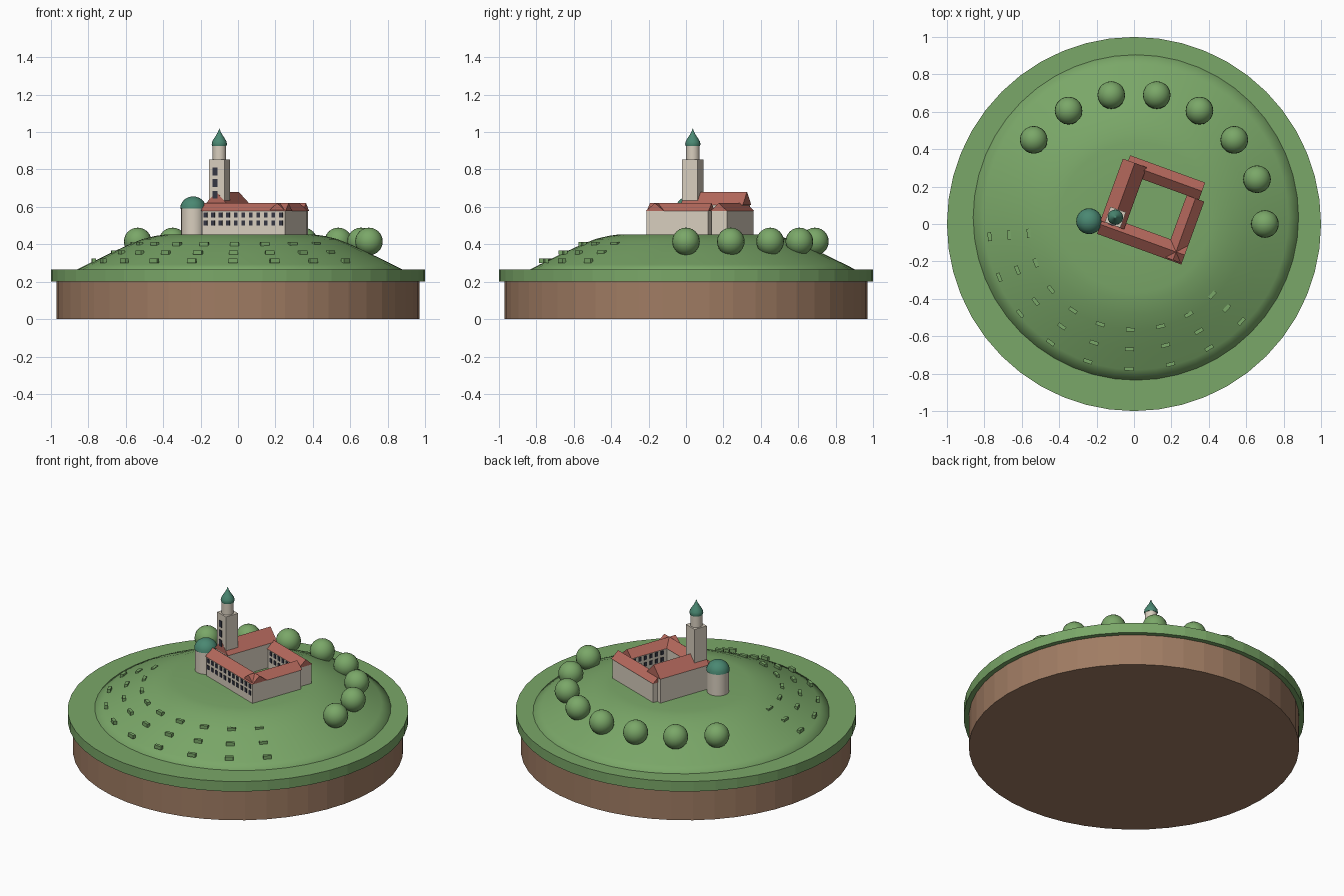
import bpy, bmesh, math
from mathutils import Matrix, Vector

if "Cube" in bpy.data.objects:
    bpy.data.objects.remove(bpy.data.objects["Cube"], do_unlink=True)


def material(name, rgb):
    lin = [((c / 255 + 0.055) / 1.055) ** 2.4 for c in rgb] + [1]
    m = bpy.data.materials.new(name)
    m.use_nodes = True
    m.diffuse_color = lin
    m.node_tree.nodes["Principled BSDF"].inputs["Base Color"].default_value = lin
    return m


GRASS = material("grass green", (122, 167, 104))
EARTH = material("earth brown", (160, 124, 99))
WALL = material("pale stone", (216, 206, 190))
ROOF = material("red tile", (180, 104, 92))
COPPER = material("copper green", (74, 136, 114))
GLASS = material("dark window", (52, 54, 66))

# The castle is turned on the hilltop
TURN = Matrix.Rotation(math.radians(-20), 4, "Z")


def finish(name, bm, mat, smooth=False):
    bmesh.ops.recalc_face_normals(bm, faces=bm.faces)
    for f in bm.faces:
        f.smooth = smooth
    me = bpy.data.meshes.new(name)
    bm.to_mesh(me)
    bm.free()
    me.materials.append(mat)
    ob = bpy.data.objects.new(name, me)
    bpy.context.collection.objects.link(ob)
    return ob


def lathe(name, profile, x, y, mat, seg=32, smooth=True):
    """Spin (radius, height) points about a vertical axis, capping open ends."""
    bm = bmesh.new()
    rings = []
    for r, z in profile:
        if r == 0:
            rings.append([bm.verts.new((x, y, z))])
        else:
            rings.append([bm.verts.new((x + r * math.cos(a), y + r * math.sin(a), z))
                          for a in (math.tau * i / seg for i in range(seg))])
    for lo, hi in zip(rings, rings[1:]):
        for i in range(seg):
            j = (i + 1) % seg
            if len(hi) == 1:
                bm.faces.new((lo[i], lo[j], hi[0]))
            else:
                bm.faces.new((lo[i], lo[j], hi[j], hi[i]))
    for ring in (rings[0], rings[-1]):
        if len(ring) > 1:
            bm.faces.new(ring)
    ob = finish(name, bm, mat, smooth)
    if smooth:
        for f in ob.data.polygons:
            f.use_smooth = len(f.vertices) <= 4
    return ob


def add_box(bm, lo, hi, matrix):
    lo, hi = Vector(lo), Vector(hi)
    size = Matrix.Diagonal((*(hi - lo), 1))
    bmesh.ops.create_cube(bm, size=1, matrix=matrix @ Matrix.Translation((lo + hi) / 2) @ size)


def box(name, lo, hi, mat):
    bm = bmesh.new()
    add_box(bm, lo, hi, TURN)
    return finish(name, bm, mat)


def wing(name, u0, u1, v0, v1, eave, ridge, along_u):
    """Walls with a gabled roof whose ridge follows the longer direction."""
    box(name + "_walls", (u0, v0, 0.42), (u1, v1, eave), WALL)
    e = 0.005
    u0, u1, v0, v1 = u0 - e, u1 + e, v0 - e, v1 + e
    um, vm = (u0 + u1) / 2, (v0 + v1) / 2
    if along_u:
        ends = [[(u, v0, eave), (u, v1, eave), (u, vm, ridge)] for u in (u0, u1)]
    else:
        ends = [[(u0, v, eave), (u1, v, eave), (um, v, ridge)] for v in (v0, v1)]
    bm = bmesh.new()
    a, b = [[bm.verts.new(TURN @ Vector(p)) for p in end] for end in ends]
    bm.faces.new(a)
    bm.faces.new(b)
    for i in range(3):
        j = (i + 1) % 3
        bm.faces.new((a[i], a[j], b[j], b[i]))
    finish(name + "_roof", bm, ROOF)


def windows(name, start, end, count, rows, w, h):
    """Rows of thin panes evenly spaced between two points on a wall."""
    start, end = Vector(start), Vector(end)
    heading = math.atan2(end.y - start.y, end.x - start.x)
    bm = bmesh.new()
    for i in range(count):
        p = start.lerp(end, (i + 0.5) / count)
        for z in rows:
            m = TURN @ Matrix.Translation((p.x, p.y, z)) @ Matrix.Rotation(heading, 4, "Z")
            add_box(bm, (-w / 2, -0.004, -h / 2), (w / 2, 0.004, h / 2), m)
    finish(name, bm, GLASS)


# Ground: earth drum, grass disc and rounded hill
lathe("earth_base", [(0.97, 0), (0.97, 0.2)], 0, 0, EARTH, 48, False)
lathe("grass_disc", [(1, 0.2), (1, 0.265)], 0, 0, GRASS, 48, False)
lathe("hill", [(0.87, 0.21), (0.87, 0.265), (0.815, 0.293), (0.7, 0.349), (0.6, 0.396),
               (0.52, 0.428), (0.45, 0.445), (0.4, 0.452), (0.2, 0.453), (0, 0.453)],
      0.01, 0.035, GRASS, 48)

# Castle wings around a courtyard
wing("front_wing", -0.163, 0.307, -0.112, -0.015, 0.577, 0.62, True)
wing("east_wing", 0.217, 0.307, -0.105, 0.236, 0.577, 0.62, False)
wing("back_wing", -0.14, 0.277, 0.245, 0.333, 0.577, 0.62, True)
wing("west_wing", -0.17, -0.045, -0.04, 0.303, 0.61, 0.68, False)

storeys = (0.513, 0.556)
windows("front_windows", (-0.165, -0.112), (0.307, -0.112), 11, storeys, 0.02, 0.026)
windows("back_court_windows", (-0.03, 0.245), (0.21, 0.245), 6, storeys, 0.02, 0.026)
windows("east_court_windows", (0.217, 0.0), (0.217, 0.24), 6, storeys, 0.02, 0.026)

# Square bell tower with lantern and pointed copper cap
s = 0.044
box("bell_tower", (-0.106 - s, -s, 0.42), (-0.106 + s, s, 0.853), WALL)
windows("tower_windows", (-0.13, -s), (-0.098, -s), 1, (0.665, 0.727, 0.789), 0.028, 0.042)
c = TURN @ Vector((-0.106, 0, 0))
lathe("lantern", [(0.036, 0.85), (0.036, 0.93)], c.x, c.y, WALL, 16)
lathe("lantern_cap", [(0.038, 0.925), (0.041, 0.935), (0.038, 0.95), (0.028, 0.967),
                      (0.016, 0.985), (0.008, 1.0), (0, 1.02)], c.x, c.y, COPPER, 20)

# Round corner tower with copper dome
lathe("round_tower", [(0.064, 0.42), (0.064, 0.6)], -0.24, 0.015, WALL, 24)
dome = [(0.069 * math.cos(a), 0.592 + 0.064 * math.sin(a))
        for a in (math.pi / 2 * i / 6 for i in range(6))]
lathe("round_tower_dome", dome + [(0, 0.656)], -0.24, 0.015, COPPER, 24)

# Arc of round trees behind the castle
for i in range(8):
    a = math.radians(20 * i)
    bm = bmesh.new()
    bmesh.ops.create_uvsphere(bm, u_segments=20, v_segments=12, radius=0.074,
                              matrix=Matrix.Translation((0.7 * math.cos(a), 0.7 * math.sin(a), 0.415)))
    finish(f"tree_{i + 1}", bm, GRASS, True)

# Hedge blocks in three terraces on the front slope
for row, (r, z) in enumerate(((0.775, 0.313), (0.67, 0.357), (0.565, 0.402))):
    bm = bmesh.new()
    for i in range(9):
        a = math.radians(185 + 16.6 * i)
        m = (Matrix.Translation((r * math.cos(a), r * math.sin(a), z))
             @ Matrix.Rotation(a + math.pi / 2, 4, "Z"))
        add_box(bm, (-0.024, -0.01, -0.012), (0.024, 0.01, 0.01), m)
    finish(f"hedge_row_{row + 1}", bm, GRASS)
